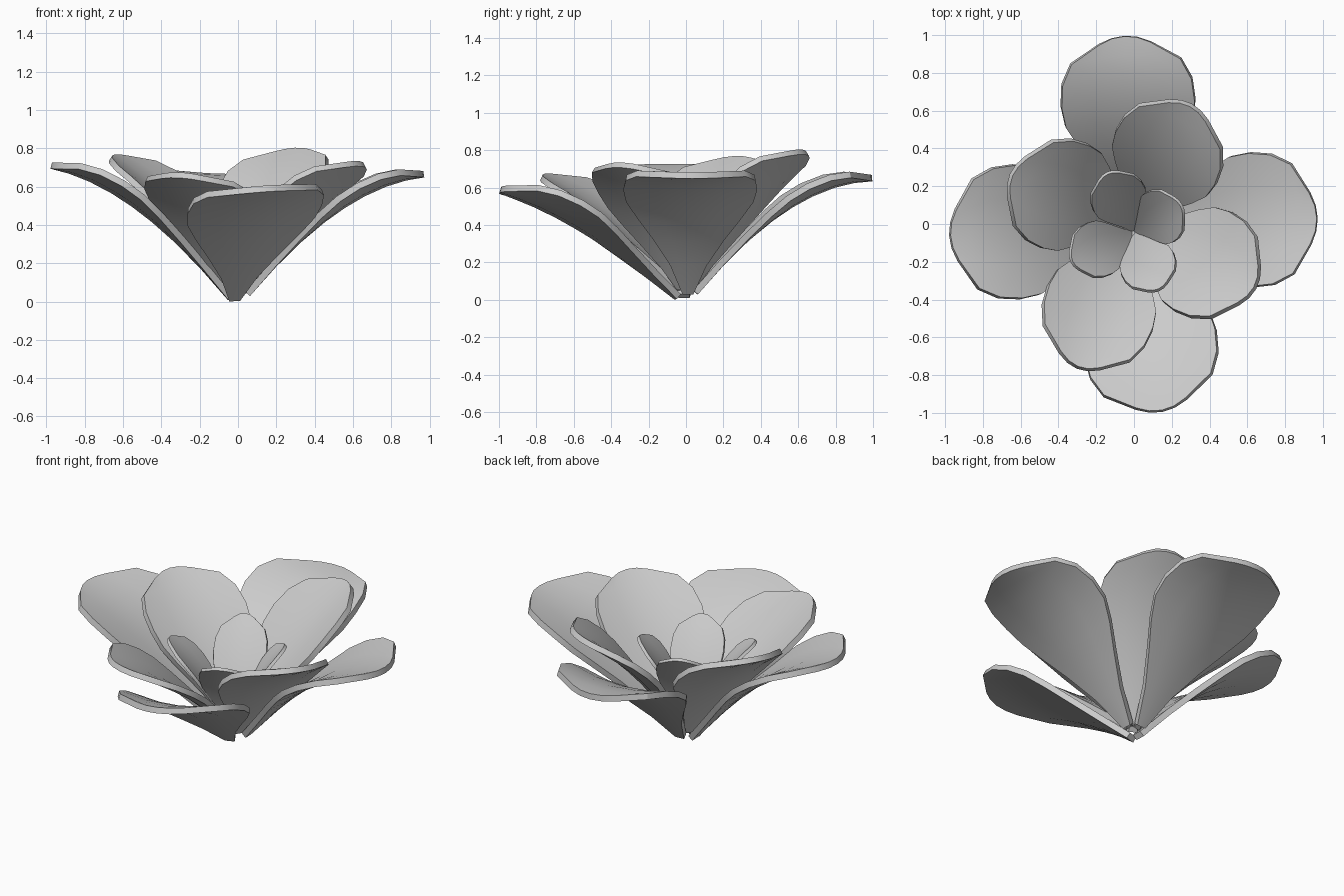
import bpy, bmesh
from mathutils import Vector

if "Cube" in bpy.data.objects:
    bpy.data.objects.remove(bpy.data.objects["Cube"])

# Petal outline: (distance along petal, half width fraction)
OUTLINE = [(0, .08), (.14, .27), (.28, .53), (.41, .78), (.52, .95), (.63, 1.0),
           (.75, .97), (.86, .82), (.96, .38)]
COLS = [-1, -.5, 0, .5, 1]


def petal(name, base, tip, ctrl, half, cup, roll, thick):
    """Cupped petal; ctrl = (radial fraction, z) of the bend in its spine."""
    base, tip = Vector(base), Vector(tip)
    mid = base.lerp(tip, ctrl[0])
    mid.z = ctrl[1]
    run = tip - base
    side = Vector((-run.y, run.x, 0)).normalized()
    bm = bmesh.new()
    rows = []
    for i, (t, w) in enumerate(OUTLINE):
        row = []
        for u in COLS:
            bow = .04 * (1 - u * u) * (t / .96) ** 3
            s = t + bow
            p = base * (1 - s) ** 2 + mid * 2 * s * (1 - s) + tip * s * s
            d = ((mid - base) * (1 - s) + (tip - mid) * s).normalized()
            n = d.cross(side)
            p += side * (u * w * half)
            p += n * (cup * u * u * w * w + roll * u * w)
            row.append(bm.verts.new(p))
        rows.append(row)
    for a, b in zip(rows, rows[1:]):
        for j in range(len(COLS) - 1):
            bm.faces.new((a[j], b[j], b[j + 1], a[j + 1]))
    bmesh.ops.recalc_face_normals(bm, faces=bm.faces)
    me = bpy.data.meshes.new(name)
    bm.to_mesh(me)
    bm.free()
    ob = bpy.data.objects.new(name, me)
    bpy.context.collection.objects.link(ob)
    sol = ob.modifiers.new("thickness", 'SOLIDIFY')
    sol.thickness, sol.offset = thick, 0
    bpy.ops.object.select_all(action='DESELECT')
    ob.select_set(True)
    bpy.context.view_layer.objects.active = ob
    bpy.ops.object.modifier_apply(modifier=sol.name)
    bpy.ops.object.shade_smooth_by_angle(angle=.6)


# Outer ring: widest, most open petals
outer = [((0, .05, .04), (-.05, .995, .65), .64, 0),
         ((.05, .01, .04), (.97, .03, .665), .62, 0),
         ((-.02, -.045, .015), (.15, -.99, .59), .46, .025),
         ((-.04, -.01, .02), (-.975, -.06, .71), .62, 0)]
for i, (b, t, z, roll) in enumerate(outer):
    petal(f"outer_petal_{i + 1}", b, t, (.53, z), .355, .05, roll, .034)

# Middle ring: steeper petals set between the outer ones
middle = [((.01, .02, .06), (.30, .63, .79)), ((.02, -.02, .06), (.64, -.34, .72)),
          ((-.02, -.03, .06), (-.30, -.76, .66)), ((-.02, .01, .06), (-.65, .26, .755))]
for i, (b, t) in enumerate(middle):
    petal(f"middle_petal_{i + 1}", b, t, (.43, t[2] * .68), .30, .05, -.02, .032)

# Inner ring: small upright petals
inner = [(.25, .10, .59), (-.14, .27, .62), (-.33, -.2, .60), (.13, -.35, .59)]
for i, t in enumerate(inner):
    petal(f"inner_petal_{i + 1}", (t[0] * .04, t[1] * .04 - .04, .08), t,
          (.38, .40), .15, .02, 0, .018)
